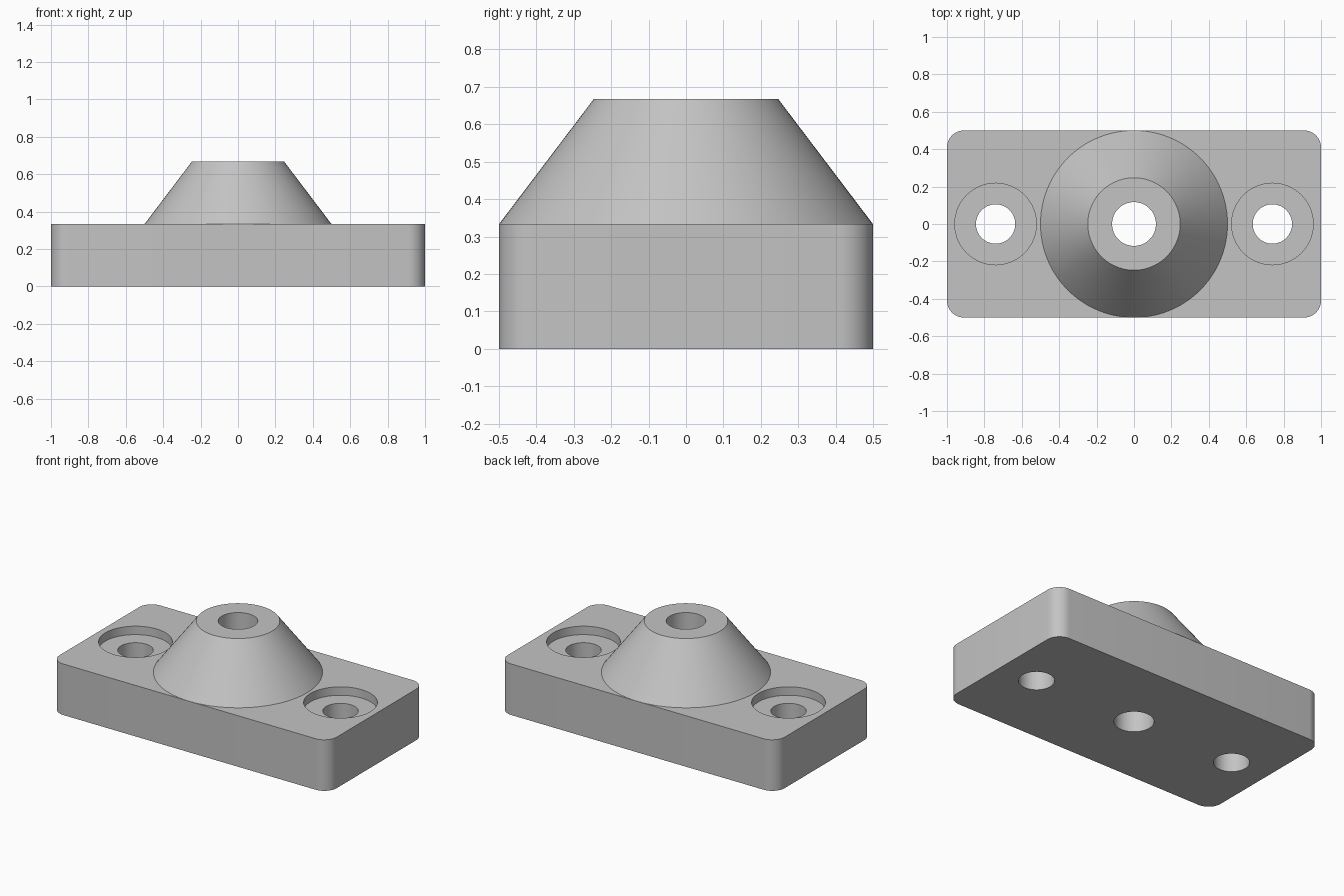
import bpy, bmesh, math

# Remove the default cube
cube = bpy.data.objects.get("Cube")
if cube:
    bpy.data.objects.remove(cube, do_unlink=True)

PLATE_TOP, BOSS_TOP = 0.333, 0.667
SEGMENTS = 96
BOLT_X, BOLT_R = 0.74, 0.105
BORE_R, BORE_FLOOR = 0.218, 0.278
CENTRE_R = 0.117

grey = bpy.data.materials.new("plain grey")
grey.use_nodes = True
colour = (0.55, 0.55, 0.55, 1)
grey.diffuse_color = colour
grey.node_tree.nodes["Principled BSDF"].inputs["Base Color"].default_value = colour


def make_object(name, bm):
    bmesh.ops.recalc_face_normals(bm, faces=bm.faces)
    mesh = bpy.data.meshes.new(name)
    bm.to_mesh(mesh)
    bm.free()
    mesh.materials.append(grey)
    obj = bpy.data.objects.new(name, mesh)
    bpy.context.collection.objects.link(obj)
    return obj


def lathe(name, profile):
    """Revolve (radius, height) points around z."""
    bm = bmesh.new()
    verts = [bm.verts.new((r, 0, z)) for r, z in profile]
    edges = [bm.edges.new(pair) for pair in zip(verts, verts[1:])]
    bmesh.ops.spin(bm, geom=verts + edges, cent=(0, 0, 0), axis=(0, 0, 1),
                   angle=math.tau, steps=SEGMENTS, use_merge=True)
    bmesh.ops.remove_doubles(bm, verts=bm.verts, dist=1e-5)
    return make_object(name, bm)


def cut_hole(target, x, radius, bottom, top):
    """Cut a vertical round hole through the target."""
    cutter = lathe("hole_cutter", [(0, bottom), (radius, bottom), (radius, top), (0, top)])
    cutter.location.x = x
    cutter.hide_render = True
    mod = target.modifiers.new("hole", 'BOOLEAN')
    mod.operation, mod.solver, mod.object = 'DIFFERENCE', 'EXACT', cutter
    bpy.context.view_layer.objects.active = target
    bpy.ops.object.modifier_apply(modifier=mod.name)
    bpy.data.objects.remove(cutter, do_unlink=True)


# Base plate with rounded upright corners
bm = bmesh.new()
bmesh.ops.create_cube(bm, size=1)
bmesh.ops.scale(bm, vec=(2, 1, PLATE_TOP), verts=bm.verts)
bmesh.ops.translate(bm, vec=(0, 0, PLATE_TOP / 2), verts=bm.verts)
upright = [e for e in bm.edges if abs(e.verts[0].co.z - e.verts[1].co.z) > 0.1]
bmesh.ops.bevel(bm, geom=upright, offset=0.09, segments=10, profile=0.5, affect='EDGES')
plate = make_object("base_plate", bm)

# Counterbored bolt holes and the centre hole
for side in (-1, 1):
    cut_hole(plate, side * BOLT_X, BORE_R, BORE_FLOOR, 1)
    cut_hole(plate, side * BOLT_X, BOLT_R, -1, 1)
cut_hole(plate, 0, CENTRE_R, -1, 1)

# Tapered boss with its bore, seated on the plate
boss = lathe("tapered_boss", [(CENTRE_R, PLATE_TOP), (CENTRE_R, BOSS_TOP),
                              (0.247, BOSS_TOP), (0.5, PLATE_TOP)])

# Smooth round walls, sharp rims
bpy.ops.object.select_all(action='DESELECT')
for obj in (plate, boss):
    obj.select_set(True)
bpy.context.view_layer.objects.active = plate
bpy.ops.object.shade_smooth_by_angle(angle=math.radians(30))
